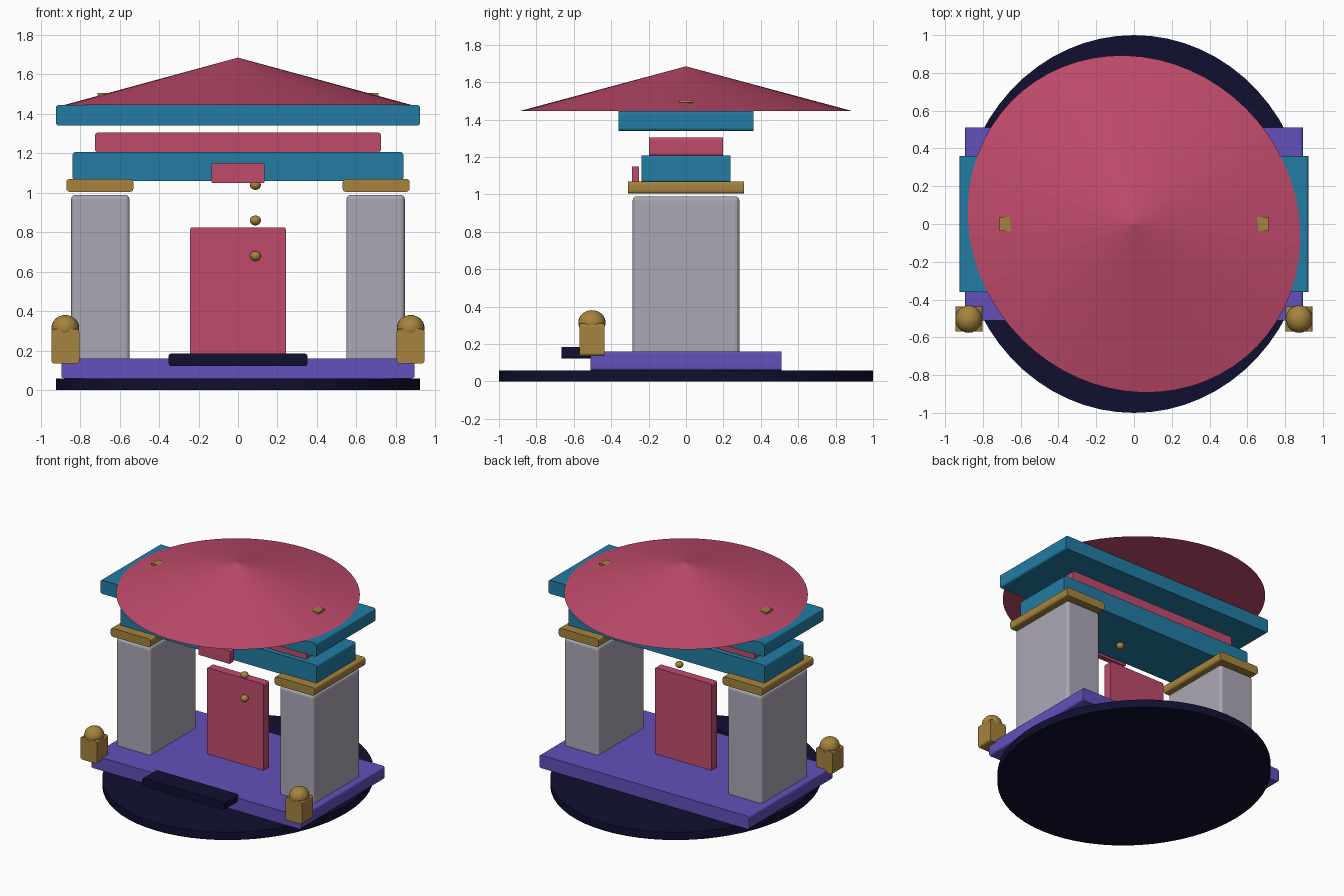
import bpy, bmesh, math
from mathutils import Matrix

if "Cube" in bpy.data.objects:
    bpy.data.objects.remove(bpy.data.objects["Cube"])


def material(name, r, g, b):
    m = bpy.data.materials.new(name)
    m.use_nodes = True
    m.diffuse_color = (r, g, b, 1)
    m.node_tree.nodes["Principled BSDF"].inputs["Base Color"].default_value = (r, g, b, 1)
    return m


NAVY = material("navy", 0.005, 0.005, 0.03)
PURPLE = material("purple", 0.125, 0.08, 0.5)
GREY = material("stone grey", 0.41, 0.39, 0.46)
GOLD = material("gold", 0.38, 0.23, 0.047)
TEAL = material("teal", 0.016, 0.2, 0.37)
PINK = material("rose red", 0.53, 0.07, 0.15)


def finish(name, bm, mat, smooth=False):
    mesh = bpy.data.meshes.new(name)
    bm.to_mesh(mesh)
    bm.free()
    mesh.materials.append(mat)
    obj = bpy.data.objects.new(name, mesh)
    bpy.context.collection.objects.link(obj)
    if smooth:
        mesh.shade_smooth()
    return obj


def block(name, x, y, z, mat, bevel=0.0, all_edges=False, segments=3):
    """Box from (low, high) ranges; rounds the edges along y, or every edge."""
    bm = bmesh.new()
    bmesh.ops.create_cube(bm, size=1)
    for v in bm.verts:
        for i, (low, high) in enumerate((x, y, z)):
            v.co[i] = high if v.co[i] > 0 else low
    if bevel:
        edges = [e for e in bm.edges
                 if all_edges or abs(e.verts[0].co.y - e.verts[1].co.y) > 1e-4]
        bmesh.ops.bevel(bm, geom=edges, offset=bevel, segments=segments,
                        profile=0.5, affect="EDGES")
    return finish(name, bm, mat)


def ball(name, centre, radii, mat):
    bm = bmesh.new()
    bmesh.ops.create_uvsphere(bm, u_segments=24, v_segments=16, radius=1,
                              matrix=Matrix.Translation(centre) @ Matrix.Diagonal((*radii, 1)))
    return finish(name, bm, mat, smooth=True)


def cone(name, r1, r2, z, scale, turn, mat):
    low, high = z
    bm = bmesh.new()
    bmesh.ops.create_cone(
        bm, cap_ends=True, segments=64, radius1=r1, radius2=r2, depth=high - low,
        matrix=Matrix.Translation((0, 0, (low + high) / 2))
        @ Matrix.Rotation(math.radians(turn), 4, "Z") @ Matrix.Diagonal((*scale, 1, 1)))
    return finish(name, bm, mat)


def span(half):
    return (-half, half)


# Ground disc, platform and front step
cone("ground_disc", 1, 1, (0, 0.06), (0.923, 1), 0, NAVY)
block("platform", span(0.895), span(0.51), (0.06, 0.16), PURPLE, 0.016)
block("front_step", span(0.352), (-0.665, -0.5), (0.122, 0.185), NAVY, 0.014)

# Door leaf, hanging plaque and studs
block("door", span(0.242), span(0.033), (0.14, 0.825), PINK, 0.01)
block("plaque", span(0.135), (-0.29, -0.25), (1.05, 1.15), PINK, 0.006)
for i in range(3):
    ball(f"door_stud_{i + 1}", (0.088, -0.045, 0.68 + 0.18 * i), (0.028, 0.028, 0.025), GOLD)

# Pillars, capitals, guardian posts and roof ornaments on both sides
for side, s in (("left", 1), ("right", -1)):
    def across(low, high):
        return tuple(sorted((s * low, s * high)))

    block(f"{side}_pillar", across(0.55, 0.845), span(0.285), (0.11, 0.99), GREY, 0.022, True)
    block(f"{side}_capital", across(0.53, 0.87), span(0.31), (1.005, 1.07), GOLD, 0.017)
    block(f"{side}_guardian_post", across(0.803, 0.945), (-0.57, -0.437), (0.135, 0.31),
          GOLD, 0.016)
    ball(f"{side}_guardian_head", (s * 0.875, -0.503, 0.315), (0.07, 0.073, 0.066), GOLD)
    block(f"{side}_roof_ornament", across(0.63, 0.713), span(0.037), (1.49, 1.506), GOLD, 0.003)

# Beams stacked above the pillars
block("lower_beam", span(0.838), span(0.238), (1.06, 1.208), TEAL, 0.018)
block("middle_beam", span(0.725), span(0.198), (1.205, 1.305), PINK, 0.016)
block("upper_beam", span(0.923), span(0.36), (1.34, 1.445), TEAL, 0.016)

# Slightly oval conical roof
cone("roof", 1, 0, (1.445, 1.685), (0.92, 0.852), 130, PINK)
